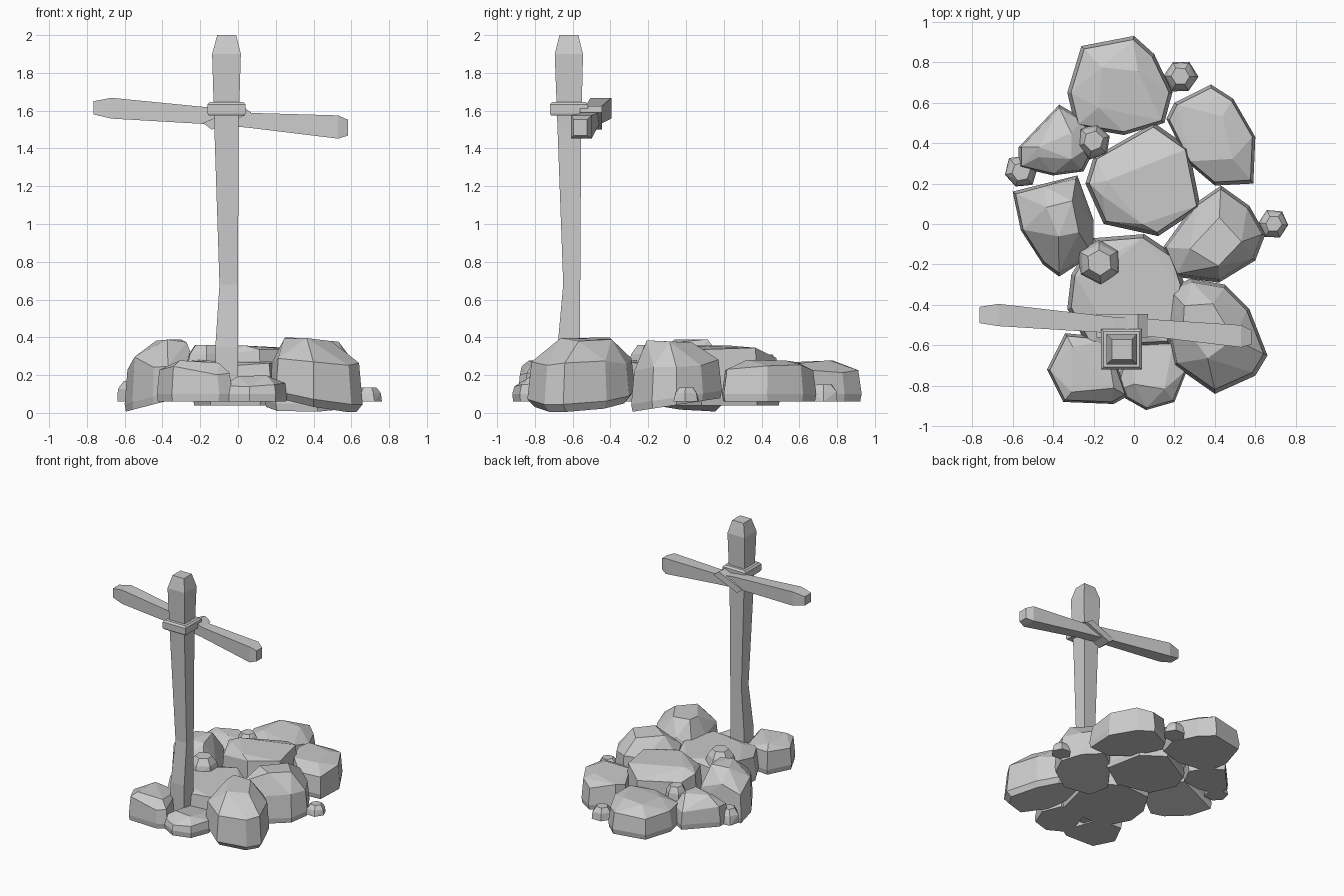
import bpy, bmesh, math, random
from mathutils import Vector

if "Cube" in bpy.data.objects:
    bpy.data.objects.remove(bpy.data.objects["Cube"])

random.seed(4)


def finish(bm, name):
    bmesh.ops.recalc_face_normals(bm, faces=bm.faces)
    mesh = bpy.data.meshes.new(name)
    bm.to_mesh(mesh)
    bm.free()
    ob = bpy.data.objects.new(name, mesh)
    bpy.context.collection.objects.link(ob)
    return ob


def hull(name, points):
    bm = bmesh.new()
    for p in points:
        bm.verts.new(p)
    res = bmesh.ops.convex_hull(bm, input=bm.verts)
    loose = [v for v in bm.verts if not v.link_faces]
    bmesh.ops.delete(bm, geom=loose, context='VERTS')
    bmesh.ops.dissolve_limit(bm, angle_limit=math.radians(5), verts=bm.verts, edges=bm.edges)
    return finish(bm, name)


def rock(name, outline, z0, z1, tilt=(0, 0), top=0.5, shoulder=0.7, base=0.97, shift=(0, 0)):
    """Convex boulder: tilted base, steep sides to a shoulder, small faceted crown."""
    c = sum((Vector(p) for p in outline), Vector((0, 0))) / len(outline)
    pts = []
    for i, p in enumerate(outline):
        d = Vector(p) - c
        b = c + d * base
        zb = max(0.005, z0 + tilt[0] * d.x + tilt[1] * d.y)
        pts.append((b.x, b.y, zb))
        m = c + d
        pts.append((m.x, m.y, zb + 0.04))
        s = c + d * 0.93
        pts.append((s.x, s.y, z0 + (z1 - z0) * (shoulder + random.uniform(-0.12, 0.12))))
        if i % 2 == 0:
            t = c + Vector(shift) + d * top
            pts.append((t.x, t.y, z1 - random.uniform(0, 0.02)))
    return hull(name, pts)


def pebble(name, x, y, z, r, h):
    pts = []
    for k, (s, f) in enumerate(((1, 0), (0.88, 0.6), (0.55, 1))):
        for i in range(6):
            a = i * math.tau / 6 + x * 9
            q = r * s * random.uniform(0.92, 1.05)
            pts.append((x + q * math.cos(a), y + q * math.sin(a), z + h * f))
    hull(name, pts)


def loft(name, sections):
    """Join rings of equal point count and cap both ends."""
    bm = bmesh.new()
    rings = [[bm.verts.new(p) for p in s] for s in sections]
    n = len(rings[0])
    for a, b in zip(rings, rings[1:]):
        for i in range(n):
            j = (i + 1) % n
            bm.faces.new((a[i], a[j], b[j], b[i]))
    bm.faces.new(rings[0])
    bm.faces.new(rings[-1])
    return finish(bm, name)


def flat_ring(x0, x1, y0, y1, z):
    return [(x0, y0, z), (x1, y0, z), (x1, y1, z), (x0, y1, z)]


def side_ring(x, y0, y1, z0, z1):
    return [(x, y0, z0), (x, y1, z0), (x, y1, z1), (x, y0, z1)]


# Boulders of the mound
rock("rock_back", [(-.26, .88), (0, .93), (.1, .84), (.19, .65), (.15, .5), (-.05, .44),
                   (-.29, .48), (-.33, .65)], .06, .28, shoulder=.78)
rock("rock_centre", [(-.2, .33), (.1, .5), (.27, .38), (.33, .08), (.12, -.06), (-.15, 0),
                     (-.24, .2)], .04, .36, shoulder=.85, top=.55, shift=(-.04, -.06))
rock("rock_back_right", [(.2, .6), (.38, .69), (.49, .62), (.6, .43), (.59, .2), (.4, .19),
                         (.27, .3), (.16, .52)], .06, .29, shoulder=.82)
rock("rock_right", [(.14, -.12), (.3, .1), (.43, .19), (.57, .09), (.65, -.05), (.6, -.18),
                    (.42, -.29), (.2, -.26)], .04, .39, tilt=(0, .15), shoulder=.6, shift=(0, -.03))
rock("rock_front_right", [(.17, -.32), (.28, -.27), (.45, -.3), (.57, -.42), (.66, -.65),
                          (.6, -.75), (.4, -.84), (.2, -.7), (.16, -.5)],
     .05, .4, tilt=(-.18, .05), shoulder=.65, base=.88, shift=(-.03, .02))
rock("rock_front_left", [(-.34, -.54), (-.43, -.72), (-.35, -.88), (-.1, -.89), (-.03, -.85),
                         (-.13, -.56)], .06, .28, shoulder=.75, top=.65)
rock("rock_front", [(-.1, -.83), (.06, -.92), (.2, -.88), (.26, -.73), (.2, -.58), (-.02, -.58)],
     .06, .2, shoulder=.65)
rock("rock_under_post", [(-.31, -.25), (-.2, -.07), (.05, -.05), (.2, -.15), (.25, -.3),
                         (.18, -.6), (-.22, -.62), (-.33, -.42)], .06, .28, shoulder=.85, top=.6)
rock("rock_left", [(-.6, .16), (-.45, .2), (-.28, .24), (-.2, .02), (-.2, -.15), (-.37, -.26),
                   (-.45, -.2), (-.56, -.03)], .06, .39, tilt=(.25, 0), shoulder=.6, top=.4,
     shift=(.04, .02))
rock("rock_back_left", [(-.57, .38), (-.37, .59), (-.25, .52), (-.18, .4), (-.25, .26),
                        (-.4, .24), (-.57, .28)], .06, .29, shoulder=.7)

# Loose stones on and around the mound
for i, (x, y, z, r, h) in enumerate([(.23, .73, .06, .085, .09), (-.56, .26, .06, .085, .11),
                                     (.69, 0, .06, .075, .075), (-.2, .41, .2, .09, .11),
                                     (-.17, -.19, .24, .115, .12)]):
    pebble(f"small_stone_{i + 1}", x, y, z, r, h)

# Upright wooden post with a chamfered tip
loft("post", [flat_ring(-.12, 0, -.68, -.56, .07), flat_ring(-.12, 0, -.68, -.56, .35),
              flat_ring(-.098, 0, -.65, -.56, .68), flat_ring(-.125, .003, -.68, -.555, 1.5),
              flat_ring(-.137, .015, -.695, -.545, 1.9), flat_ring(-.11, -.01, -.67, -.57, 2.0)])

# Crooked crossbeam behind the post
loft("crossbeam", [side_ring(-.765, -.49, -.41, 1.58, 1.65), side_ring(-.67, -.505, -.395, 1.558, 1.668),
                   side_ring(-.1, -.54, -.46, 1.525, 1.612), side_ring(.07, -.555, -.47, 1.508, 1.588),
                   side_ring(.53, -.61, -.5, 1.452, 1.575), side_ring(.582, -.595, -.525, 1.468, 1.552)])

# Collar around the post
loft("post_collar", [flat_ring(-.157, .035, -.715, -.525, 1.575), flat_ring(-.162, .04, -.72, -.52, 1.585),
                     flat_ring(-.162, .04, -.72, -.52, 1.633), flat_ring(-.15, .028, -.708, -.532, 1.647)])

# Diagonal lashing across the back of the joint
loft("beam_lashing", [[(-.185, y, 1.535), (-.14, y, 1.5), (.07, y, 1.59), (.02, y, 1.625)]
                      for y in (-.56, -.445)])
